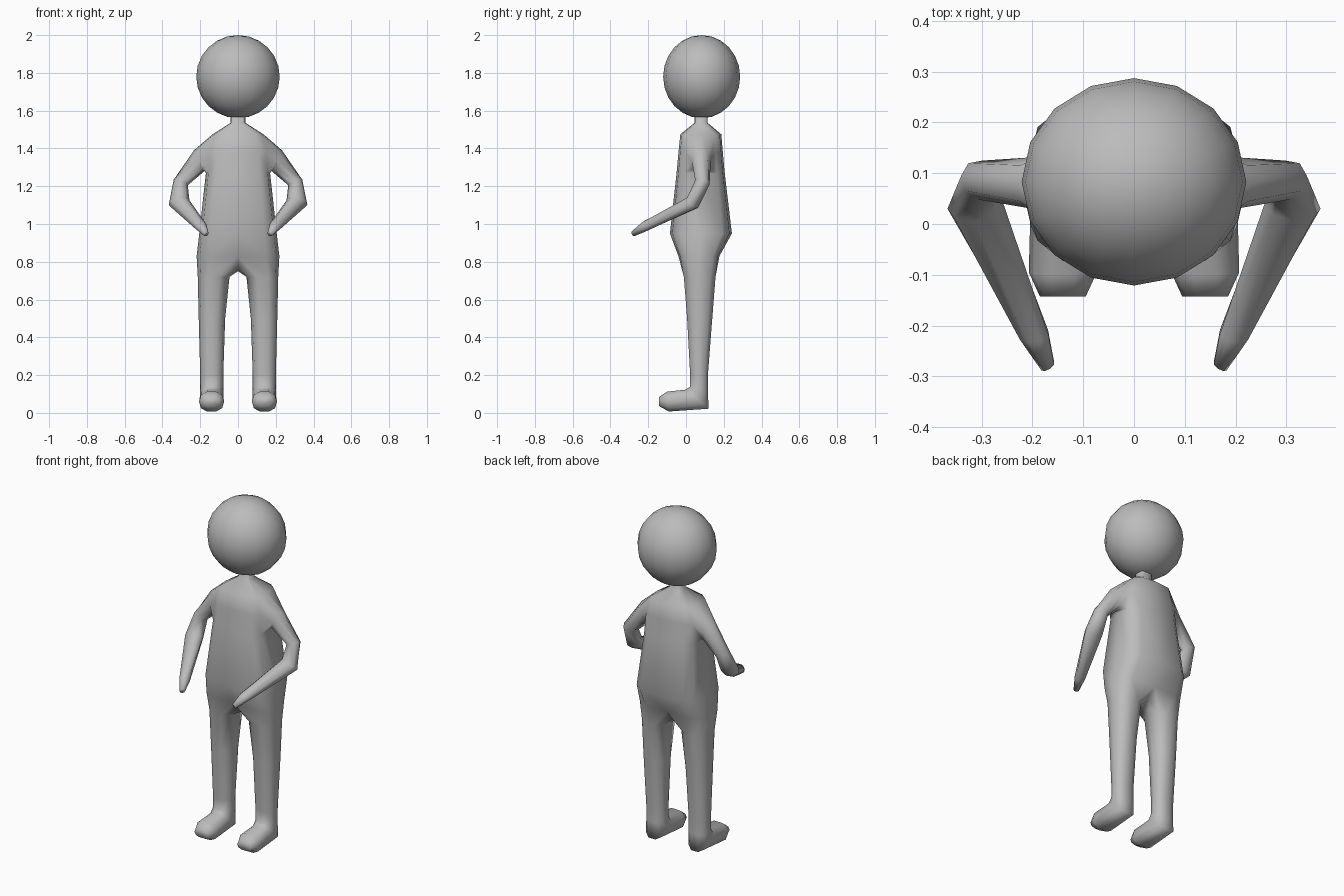
import bpy, bmesh, math
from mathutils import Vector

cube = bpy.data.objects.get("Cube")
if cube:
    bpy.data.objects.remove(cube, do_unlink=True)

GREY = (0.5, 0.5, 0.5, 1)
mat = bpy.data.materials.new("plain_grey")
mat.use_nodes = True
mat.diffuse_color = GREY
mat.node_tree.nodes["Principled BSDF"].inputs["Base Color"].default_value = GREY


def finish(name, bm):
    bmesh.ops.recalc_face_normals(bm, faces=bm.faces)
    for f in bm.faces:
        f.smooth = True
    mesh = bpy.data.meshes.new(name)
    bm.to_mesh(mesh)
    bm.free()
    mesh.materials.append(mat)
    obj = bpy.data.objects.new(name, mesh)
    bpy.context.collection.objects.link(obj)
    return obj


def bridge(bm, a, b, closed=True, skip=()):
    n = len(a)
    for i in range(n if closed else n - 1):
        if i not in skip:
            j = (i + 1) % n
            bm.faces.new((a[i], a[j], b[j], b[i]))


def power(v, p):
    return math.copysign(abs(v) ** p, v)


def section(bm, x_in, x_out, front, back, angles, p):
    """Rounded cross-section between a front and a back (y, z) point."""
    front, back = Vector((0, *front)), Vector((0, *back))
    mid, half = (front + back) / 2, (back - front) / 2
    cx, hx = (x_in + x_out) / 2, (x_out - x_in) / 2
    return [bm.verts.new(mid + half * power(math.sin(a), p)
                         + Vector((cx + hx * power(math.cos(a), p), 0, 0)))
            for a in map(math.radians, angles)]


# Body: the left half is built, then mirrored
bm = bmesh.new()

# Torso and neck: z, half width, front y, back y
torso = [(1.60, .04, .045, .115), (1.535, .04, .045, .115),
         (1.475, .135, -.03, .187), (1.38, .163, -.04, .195),
         (1.27, .17, -.05, .205), (0.95, .205, -.085, .243),
         (0.83, .219, -.04, .177)]
rings = [section(bm, -w, w, (yf, z), (yb, z), range(-90, 91, 30), .55)
         for z, w, yf, yb in torso]
for i in range(len(rings) - 1):
    bridge(bm, rings[i], rings[i + 1], False, (2, 3) if i in (2, 3) else ())

# Leg and foot: inner x, outer x, front (y, z), back (y, z)
leg = [(.045, .213, (-.015, .72), (.160, .72)),
       (.068, .208, (.003, .50), (.142, .50)),
       (.078, .200, (.020, .20), (.118, .20)),
       (.078, .200, (.020, .14), (.118, .12)),
       (.076, .203, (-.005, .125), (.122, .02)),
       (.073, .207, (-.100, .115), (-.090, .005)),
       (.095, .185, (-.143, .085), (-.143, .035))]
crotch = [bm.verts.new((0, y, z)) for y, z in ((.125, .77), (.068, .75), (.01, .77))]
previous = rings[-1] + crotch
for x_in, x_out, front, back in leg:
    ring = section(bm, x_in, x_out, front, back, range(-108, 217, 36), .85)
    bridge(bm, previous, ring)
    previous = ring
bm.faces.new(previous)

# Arm: outer point, inner point, half thickness
arm = [((.233, .080, 1.39), (.178, .082, 1.28), .050),
       ((.340, .095, 1.235), (.266, .078, 1.205), .040),
       ((.367, .030, 1.10), (.257, .040, 1.125), .040),
       ((.226, -.215, .975), (.168, -.220, 1.0), .028),
       ((.182, -.283, .940), (.157, -.277, .957), .015)]
top, middle, low = rings[2:5]
previous = [top[3], top[4], middle[4], low[4], low[3], low[2], middle[2], top[2]]
pairs = [(Vector(a), Vector(b), w) for a, b, w in arm]
mids = [(a + b) / 2 for a, b, w in pairs]
for i, (outer, inner, width) in enumerate(pairs):
    after, before = mids[min(i + 1, len(mids) - 1)], mids[max(i - 1, 0)]
    ahead = (after - mids[i]).normalized() + (mids[i] - before).normalized()
    up = (outer - inner) / 2
    side = up.cross(ahead).normalized() * width
    ring = [bm.verts.new(mids[i] + up * math.cos(k * math.pi / 4)
                         + side * math.sin(k * math.pi / 4)) for k in range(8)]
    bridge(bm, previous, ring)
    previous = ring
bm.faces.new(previous)

body = finish("body", bm)
mirror = body.modifiers.new("mirror", "MIRROR")
mirror.use_clip = True

# Head
bm = bmesh.new()
bmesh.ops.create_uvsphere(bm, u_segments=16, v_segments=12, radius=1)
bmesh.ops.scale(bm, vec=(.221, .204, .22), verts=bm.verts)
bmesh.ops.translate(bm, vec=(0, .083, 1.78), verts=bm.verts)
finish("head", bm)
